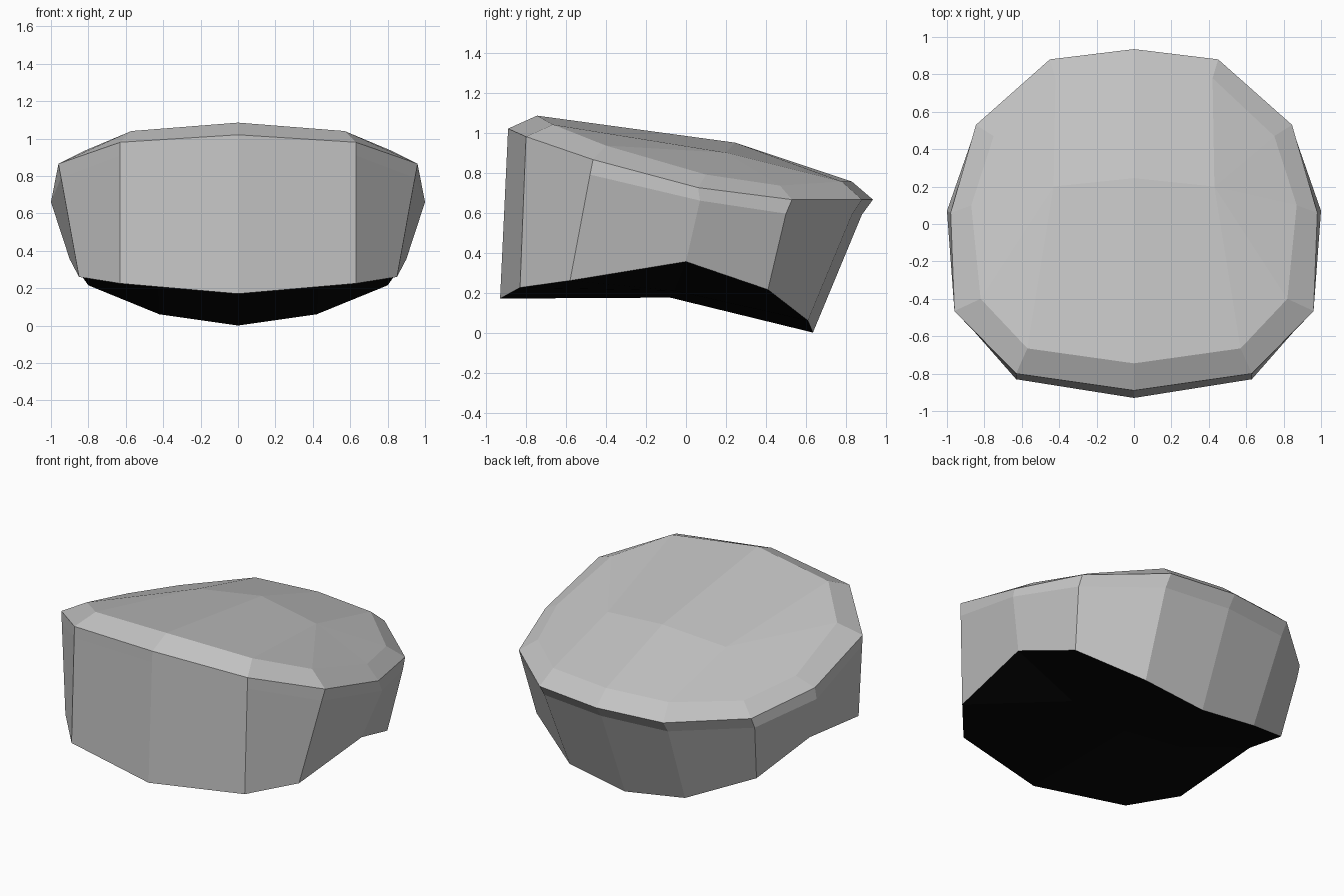
import bpy, bmesh

cube = bpy.data.objects.get("Cube")
if cube:
    bpy.data.objects.remove(cube, do_unlink=True)


def material(name, value):
    mat = bpy.data.materials.new(name)
    mat.use_nodes = True
    colour = (value, value, value, 1)
    mat.diffuse_color = colour
    mat.node_tree.nodes["Principled BSDF"].inputs["Base Color"].default_value = colour
    return mat


# Half rings, front centre to back centre
TOP = [(0, -.745, 1.085), (.57, -.665, 1.04), (.82, -.4, .935), (.87, .1, .79),
       (.75, .47, .735), (.42, .78, .755), (0, .83, .755)]
RIM = [(0, -.89, 1.02), (.63, -.8, .98), (.96, -.465, .865), (.98, .06, .725),
       (.845, .53, .665), (.45, .88, .665), (0, .935, .665)]
LIP = [(0, -.893, .95), (.63, -.803, .91), (.946, -.48, .79), (1, .07, .66),
       (.85, .5, .595), (.45, .83, .59), (0, .88, .59)]
BASE = [(0, -.93, .17), (.63, -.83, .225), (.85, -.58, .26), (.9, 0, .355),
        (.8, .41, .215), (.42, .61, .06), (0, .635, 0)]

bm = bmesh.new()
rings = [[bm.verts.new(p) for p in ring] for ring in (TOP, RIM, LIP, BASE)]


def cap(ring, centre, side, mat):
    """Close a half ring with two vertices across the middle."""
    c, s = bm.verts.new(centre), bm.verts.new(side)
    r = ring
    for verts in ((r[0], r[1], s, c), (r[1], r[2], s), (r[2], r[3], s),
                  (r[3], r[4], s), (r[4], r[5], s), (r[5], r[6], c, s)):
        bm.faces.new(verts).material_index = mat


# Bevel, lip and side walls
for upper, lower in zip(rings, rings[1:]):
    for i in range(len(upper) - 1):
        bm.faces.new((upper[i], lower[i], lower[i + 1], upper[i + 1]))

# Domed top and dark underside
cap(rings[0], (0, .245, .95), (.43, .2, .9), 0)
cap(rings[-1], (0, -.08, .175), (.43, -.06, .21), 1)

# Mirror to the other side
bmesh.ops.mirror(bm, geom=bm.verts[:] + bm.edges[:] + bm.faces[:],
                 axis='X', merge_dist=.001)
bmesh.ops.remove_doubles(bm, verts=bm.verts[:], dist=.001)
bmesh.ops.recalc_face_normals(bm, faces=bm.faces[:])

mesh = bpy.data.meshes.new("faceted_block")
bm.to_mesh(mesh)
bm.free()
mesh.materials.append(material("light grey", .55))
mesh.materials.append(material("black", .002))
bpy.context.collection.objects.link(bpy.data.objects.new("faceted_block", mesh))
